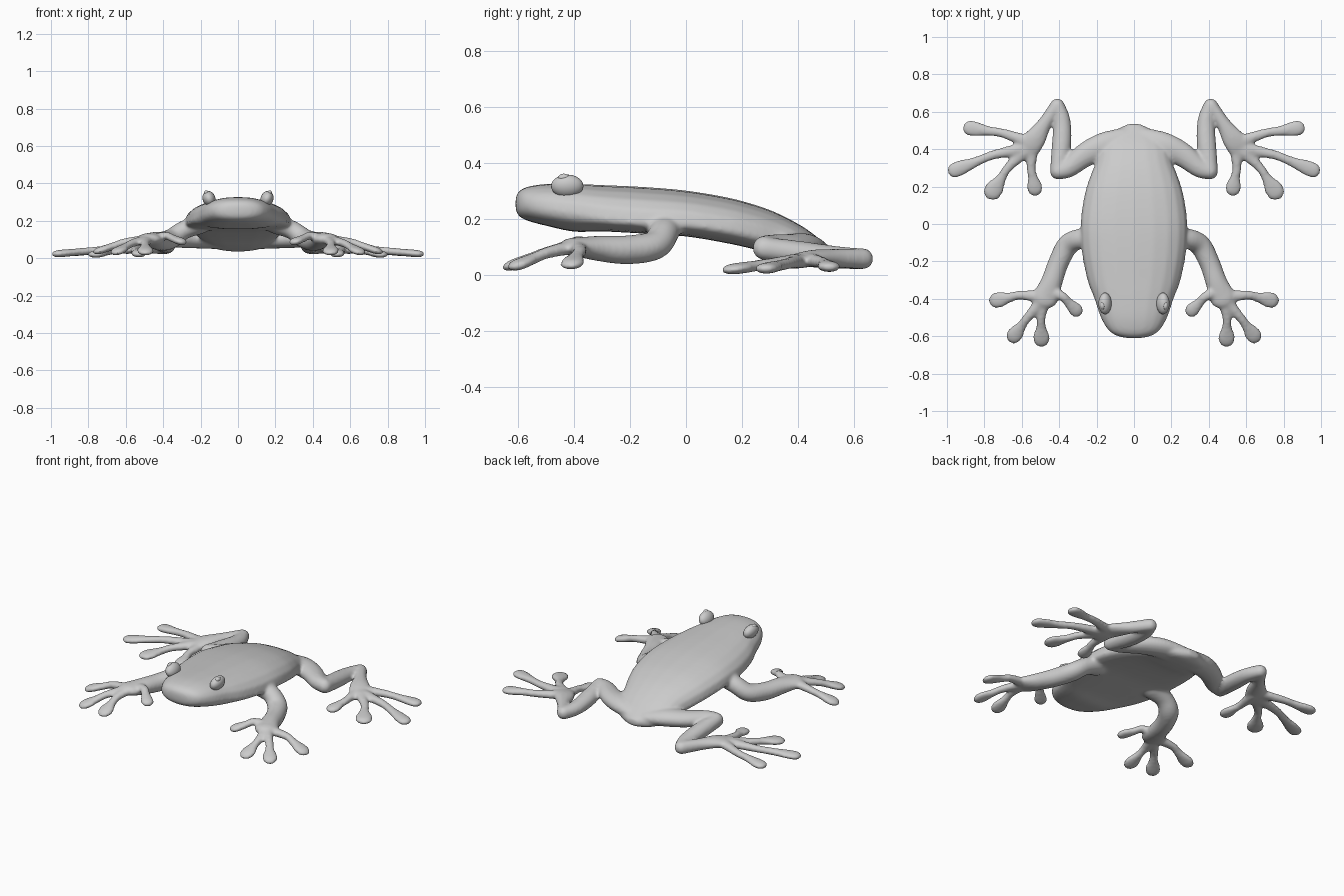
import bpy, bmesh, math
from mathutils import Vector

N = 20
bm = bmesh.new()


def skin(rings):
    """Close a list of point rings into a solid."""
    vs = [[bm.verts.new(p) for p in r] for r in rings]
    for a, b in zip(vs, vs[1:]):
        for i in range(N):
            j = (i + 1) % N
            bm.faces.new((a[i], a[j], b[j], b[i]))
    bm.faces.new(vs[0][::-1])
    bm.faces.new(vs[-1])


def spline(pts, steps=6):
    """Catmull-Rom through tuples of any length."""
    p = [pts[0]] + list(pts) + [pts[-1]]
    out = []
    for k in range(1, len(p) - 2):
        for s in range(steps):
            t = s / steps
            out.append([0.5 * (2 * b + (c - a) * t + (2 * a - 5 * b + 4 * c - d) * t * t
                               + (3 * b - a - 3 * c + d) * t ** 3)
                        for a, b, c, d in zip(p[k - 1], p[k], p[k + 1], p[k + 2])])
    out.append(list(pts[-1]))
    return out


def limb(pts):
    """Oval tube with round ends on both sides; points are x, y, z, half width, half height."""
    path = spline(pts)
    for sx in (1, -1):
        c = [Vector((p[0] * sx, p[1], p[2])) for p in path]
        items = []
        for i, p in enumerate(path):
            t = (c[min(i + 1, len(c) - 1)] - c[max(i - 1, 0)]).normalized()
            items.append((c[i], t, p[3], p[4]))
        caps = [(math.sin(a), math.cos(a)) for a in (0.4, 0.8, 1.2, 1.48)]
        c0, t0, w0, h0 = items[0]
        c1, t1, w1, h1 = items[-1]
        items = ([(c0 - t0 * w0 * s, t0, w0 * k, h0 * k) for s, k in reversed(caps)] + items
                 + [(c1 + t1 * w1 * s, t1, w1 * k, h1 * k) for s, k in caps])
        rings = []
        for q, t, w, h in items:
            side = t.cross(Vector((0, 0, 1))).normalized()
            up = side.cross(t)
            rings.append([q + side * w * math.cos(2 * math.pi * i / N)
                          + up * h * math.sin(2 * math.pi * i / N) for i in range(N)])
        skin(rings)


def toe(base, mid, tip, w=0.042, h=0.02):
    """Slim toe ending in a round pad."""
    b, m, e = Vector(base), Vector(mid), Vector(tip)
    limb([(*b, 0.036, 0.026), (*m, 0.025, 0.021),
          (*m.lerp(e, 0.45), 0.027, 0.02), (*m.lerp(e, 0.8), w * 0.95, h), (*e, w, h)])


# body and head: y, half width, top, widest height, bottom
body = [(-0.61, 0.03, 0.275, 0.255, 0.235), (-0.60, 0.085, 0.297, 0.25, 0.213),
        (-0.57, 0.135, 0.315, 0.25, 0.195), (-0.50, 0.178, 0.326, 0.235, 0.176),
        (-0.40, 0.212, 0.326, 0.22, 0.155), (-0.30, 0.25, 0.322, 0.20, 0.156),
        (-0.15, 0.28, 0.315, 0.185, 0.148), (0.0, 0.287, 0.302, 0.18, 0.138),
        (0.15, 0.267, 0.277, 0.16, 0.113), (0.25, 0.237, 0.25, 0.14, 0.09),
        (0.33, 0.205, 0.22, 0.12, 0.065), (0.42, 0.18, 0.172, 0.09, 0.043),
        (0.49, 0.12, 0.12, 0.075, 0.035), (0.535, 0.03, 0.088, 0.07, 0.05)]
rings = []
for y, w, zt, zm, zb in spline(body, 4):
    ring = []
    for i in range(N):
        a = 2 * math.pi * i / N
        ca, sa = math.cos(a), math.sin(a)
        x = w * math.copysign(abs(ca) ** 0.85, ca)
        h = (zt - zm) if sa > 0 else (zm - zb)
        ring.append(Vector((x, y, zm + h * math.copysign(abs(sa) ** 0.85, sa))))
    rings.append(ring)
skin(rings)

# hind legs: thigh, shin, foot
limb([(0.05, 0.43, 0.09, 0.085, 0.045), (0.16, 0.415, 0.10, 0.075, 0.05),
      (0.26, 0.37, 0.10, 0.065, 0.047), (0.35, 0.30, 0.10, 0.052, 0.044),
      (0.405, 0.28, 0.098, 0.042, 0.042)])
limb([(0.408, 0.28, 0.095, 0.042, 0.042), (0.388, 0.42, 0.075, 0.052, 0.045),
      (0.385, 0.55, 0.062, 0.046, 0.04), (0.408, 0.635, 0.058, 0.036, 0.038)])
limb([(0.412, 0.635, 0.058, 0.036, 0.038), (0.475, 0.54, 0.06, 0.038, 0.034),
      (0.53, 0.455, 0.06, 0.06, 0.03), (0.575, 0.405, 0.05, 0.07, 0.026)])
toe((0.57, 0.44, 0.055), (0.70, 0.485, 0.045), (0.875, 0.512, 0.03))
toe((0.60, 0.40, 0.05), (0.75, 0.37, 0.042), (0.957, 0.288, 0.024))
toe((0.58, 0.39, 0.05), (0.67, 0.305, 0.04), (0.755, 0.175, 0.022), 0.05)
toe((0.545, 0.41, 0.05), (0.55, 0.30, 0.04), (0.53, 0.19, 0.024))

# front legs and hands
limb([(0.20, -0.08, 0.18, 0.07, 0.05), (0.29, -0.08, 0.15, 0.055, 0.05),
      (0.355, -0.115, 0.105, 0.058, 0.052), (0.405, -0.21, 0.09, 0.055, 0.052),
      (0.44, -0.31, 0.095, 0.058, 0.046), (0.47, -0.385, 0.10, 0.07, 0.035)])
toe((0.45, -0.36, 0.105), (0.385, -0.385, 0.12), (0.308, -0.462, 0.09), 0.038)
toe((0.48, -0.41, 0.10), (0.497, -0.50, 0.08), (0.495, -0.615, 0.038), 0.046)
toe((0.49, -0.41, 0.10), (0.565, -0.495, 0.08), (0.642, -0.598, 0.038), 0.044)
toe((0.49, -0.39, 0.10), (0.605, -0.38, 0.085), (0.735, -0.408, 0.042), 0.044)

# fuse everything into one smooth skin
bmesh.ops.recalc_face_normals(bm, faces=bm.faces)
mesh = bpy.data.meshes.new("frog_body")
bm.to_mesh(mesh)
bm.free()
frog = bpy.data.objects.new("frog_body", mesh)
bpy.context.collection.objects.link(frog)
rm = frog.modifiers.new("fuse", 'REMESH')
rm.mode = 'VOXEL'
rm.voxel_size = 0.009
rm.use_smooth_shade = True
sm = frog.modifiers.new("soften", 'SMOOTH')
sm.factor = 0.5
sm.iterations = 8


def ball(name, loc, size, tilt):
    bpy.ops.mesh.primitive_uv_sphere_add(segments=24, ring_count=14, location=loc,
                                         rotation=(0, tilt, 0))
    o = bpy.context.object
    o.name = name
    o.scale = size
    bpy.ops.object.shade_smooth()


# eyes with raised pupils
for sx, side in ((1, "left"), (-1, "right")):
    ball(side + "_eye", (0.155 * sx, -0.425, 0.318), (0.034, 0.058, 0.042), 0.35 * sx)
    ball(side + "_pupil", (0.167 * sx, -0.437, 0.345), (0.014, 0.022, 0.018), 0.35 * sx)
